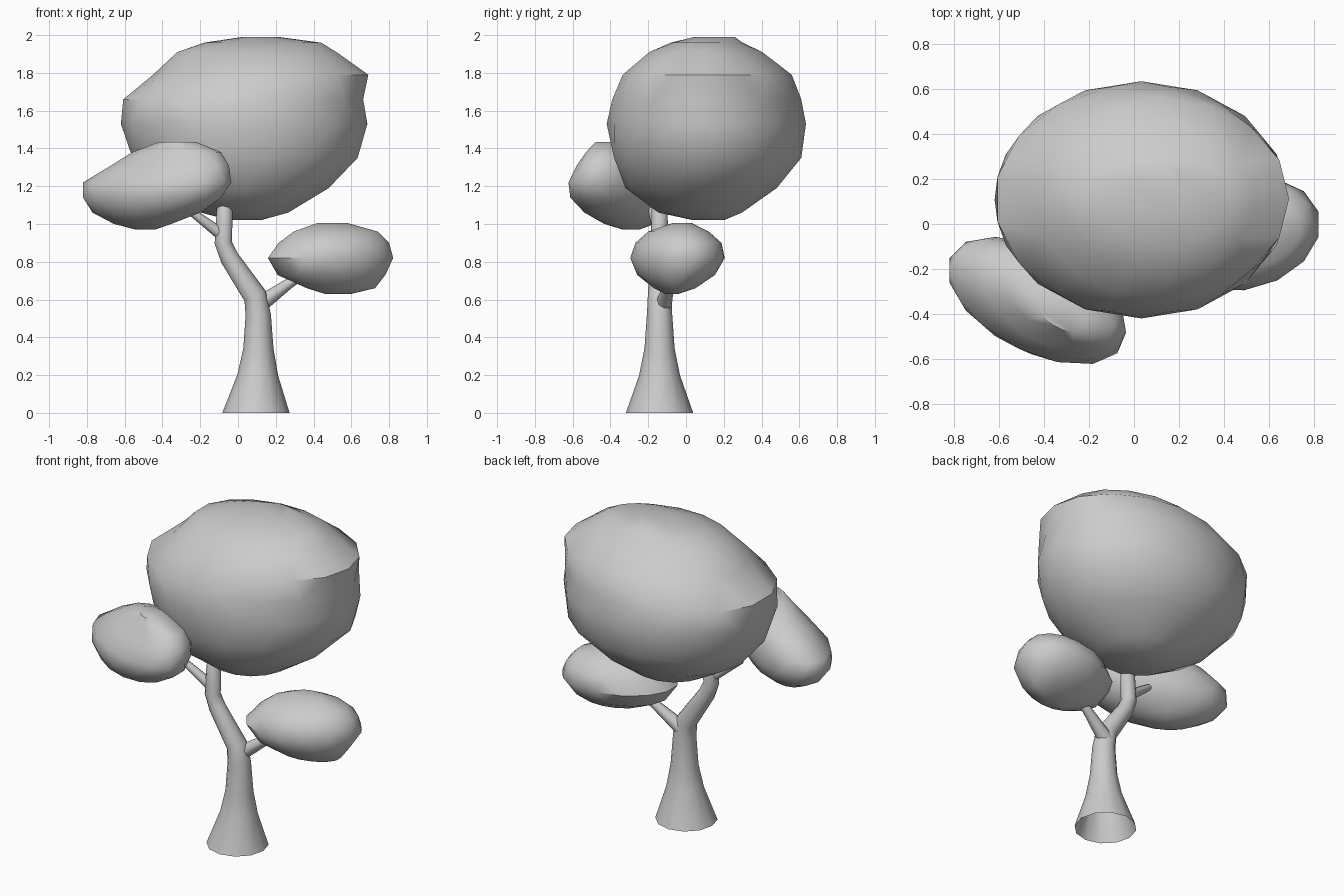
import bpy, bmesh
from math import sin, cos, pi, radians
from mathutils import Vector

cube = bpy.data.objects.get("Cube")
if cube:
    bpy.data.objects.remove(cube, do_unlink=True)

grey = bpy.data.materials.new("plain grey")
grey.use_nodes = True
grey.diffuse_color = (0.6, 0.6, 0.6, 1)
grey.node_tree.nodes["Principled BSDF"].inputs["Base Color"].default_value = (0.6, 0.6, 0.6, 1)


def skin(name, rings, cap_start, cap_end, angle, triangles=False):
    """Join rings of equal point count into one smooth-shaded object."""
    bm = bmesh.new()
    loops = [[bm.verts.new(p) for p in ring] for ring in rings]
    n = len(loops[0])
    for k, (a, b) in enumerate(zip(loops, loops[1:])):
        for i in range(n):
            j = (i + 1) % n
            if not triangles:
                bm.faces.new((a[i], a[j], b[j], b[i]))
            elif k % 2 == 0:
                bm.faces.new((a[i], a[j], b[i]))
                bm.faces.new((a[j], b[j], b[i]))
            else:
                bm.faces.new((a[i], a[j], b[j]))
                bm.faces.new((a[i], b[j], b[i]))
    if cap_start:
        bm.faces.new(loops[0][::-1])
    if cap_end:
        bm.faces.new(loops[-1])
    bmesh.ops.recalc_face_normals(bm, faces=bm.faces)
    mesh = bpy.data.meshes.new(name)
    bm.to_mesh(mesh)
    bm.free()
    mesh.materials.append(grey)
    obj = bpy.data.objects.new(name, mesh)
    bpy.context.collection.objects.link(obj)
    bpy.ops.object.select_all(action="DESELECT")
    obj.select_set(True)
    bpy.context.view_layer.objects.active = obj
    bpy.ops.object.shade_smooth_by_angle(angle=radians(angle))


def limb(name, path, sides, cap_start=True):
    """Tapering tube through (x, y, z, radius) stations."""
    points = [Vector(p[:3]) for p in path]
    rings = []
    for k, c in enumerate(points):
        along = points[min(k + 1, len(points) - 1)] - points[max(k - 1, 0)]
        if c.z == 0:
            along = Vector((0, 0, 1))
        u = Vector((0, 1, 0)).cross(along).normalized()
        v = along.cross(u).normalized()
        turns = [2 * pi * i / sides for i in range(sides)]
        rings.append([c + path[k][3] * (cos(t) * u + sin(t) * v) for t in turns])
    skin(name, rings, cap_start, True, 50)


def crown(name, levels, shear=0, sides=14):
    """Faceted leaf mass from level slices (z, x min, x max, y min, y max)."""
    rings = []
    for k, (z, x0, x1, y0, y1) in enumerate(levels):
        ring = []
        for i in range(sides):
            t = 2 * pi * (i + 0.5 * (k % 2)) / sides
            dx = (x1 - x0) / 2 * cos(t)
            dy = (y1 - y0) / 2 * sin(t)
            ring.append(((x0 + x1) / 2 + dx, (y0 + y1) / 2 + dy + shear * dx, z))
        rings.append(ring)
    skin(name, rings, True, True, 40, triangles=True)


# Trunk, open underneath, flared at the foot and bent to one side
limb("trunk", [
    (0.095, -0.14, 0, 0.178),
    (0.105, -0.14, 0.2, 0.108),
    (0.108, -0.14, 0.34, 0.08),
    (0.107, -0.14, 0.52, 0.067),
    (0.09, -0.14, 0.62, 0.062),
    (-0.045, -0.14, 0.82, 0.05),
    (-0.078, -0.14, 0.9, 0.046),
    (-0.07, -0.14, 1.08, 0.042),
    (-0.07, -0.14, 1.1, 0.03)], 12, cap_start=False)

# Side branches
limb("left_branch", [(0.11, -0.12, 0.57, 0.045), (0.27, -0.09, 0.685, 0.028),
                     (0.42, -0.07, 0.79, 0.022)], 8)
limb("right_branch", [(-0.08, -0.14, 0.94, 0.033), (-0.26, -0.18, 1.075, 0.02)], 8)

# Leaf masses
crown("main_crown", [
    (1.02, -0.04, 0.12, 0.04, 0.2),
    (1.06, -0.2, 0.27, -0.15, 0.3),
    (1.19, -0.43, 0.48, -0.32, 0.48),
    (1.35, -0.57, 0.645, -0.39, 0.62),
    (1.53, -0.62, 0.685, -0.42, 0.635),
    (1.66, -0.62, 0.675, -0.4, 0.62),
    (1.79, -0.45, 0.69, -0.335, 0.56),
    (1.91, -0.33, 0.53, -0.2, 0.41),
    (1.96, -0.18, 0.44, -0.08, 0.3),
    (1.99, 0.02, 0.22, 0.04, 0.26)], sides=16)

crown("right_crown", [
    (0.97, -0.54, -0.44, -0.33, -0.25),
    (1.0, -0.66, -0.35, -0.42, -0.18),
    (1.06, -0.77, -0.2, -0.52, -0.11),
    (1.14, -0.83, -0.08, -0.58, -0.09),
    (1.22, -0.82, -0.035, -0.59, -0.1),
    (1.31, -0.68, -0.04, -0.55, -0.14),
    (1.38, -0.56, -0.09, -0.51, -0.22),
    (1.435, -0.42, -0.22, -0.47, -0.33)], shear=-0.35)

crown("left_crown", [
    (0.63, 0.46, 0.6, -0.11, -0.04),
    (0.66, 0.36, 0.73, -0.17, 0.05),
    (0.73, 0.21, 0.78, -0.255, 0.15),
    (0.82, 0.15, 0.83, -0.295, 0.205),
    (0.9, 0.215, 0.8, -0.265, 0.185),
    (0.96, 0.29, 0.745, -0.2, 0.12),
    (1.005, 0.42, 0.58, -0.07, 0.03)], shear=0.13)
